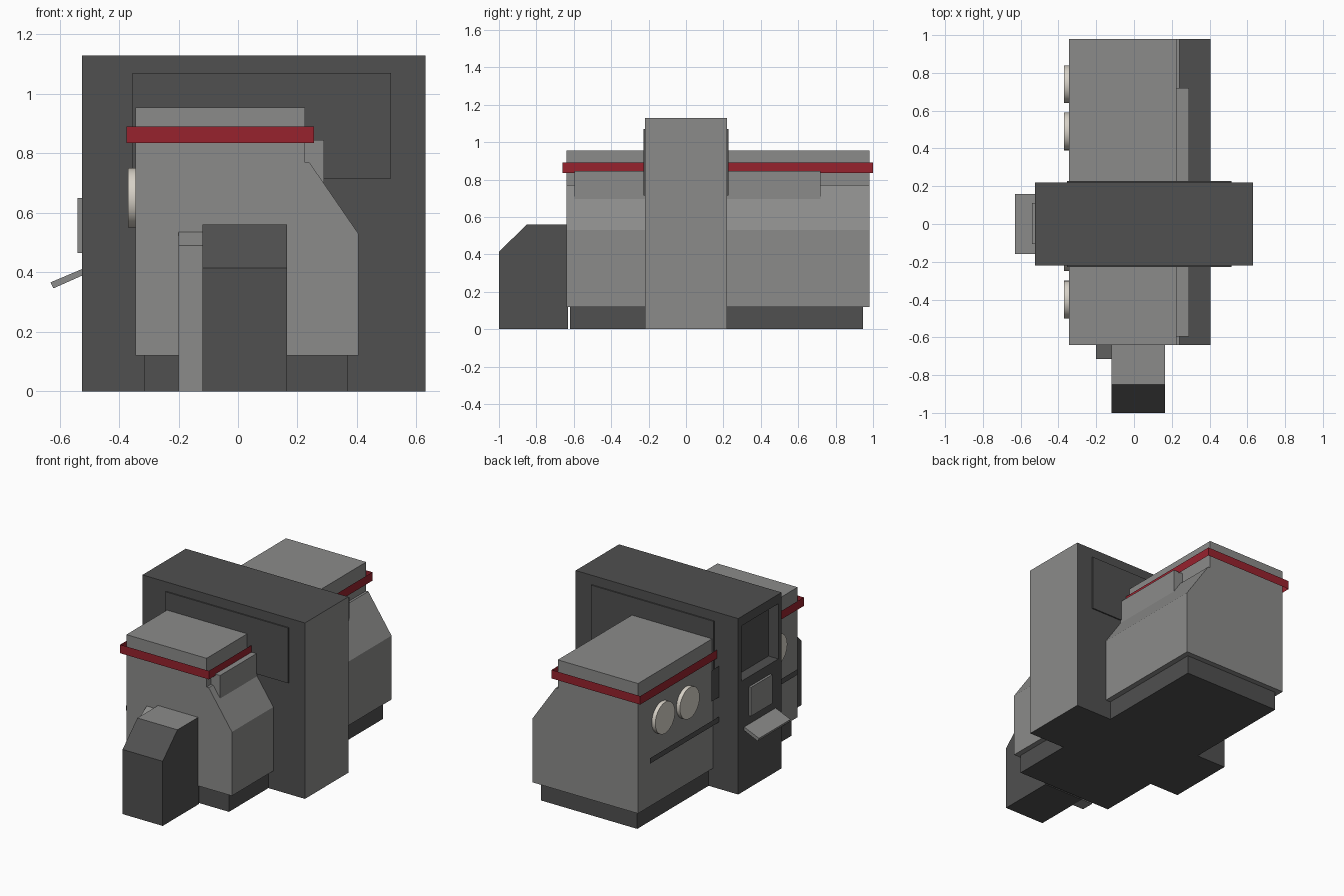
import bpy, bmesh, math
from mathutils import Matrix, Vector

if "Cube" in bpy.data.objects:
    bpy.data.objects.remove(bpy.data.objects["Cube"])


def material(name, rgb):
    m = bpy.data.materials.new(name)
    m.diffuse_color = (*rgb, 1)
    m.use_nodes = True
    m.node_tree.nodes["Principled BSDF"].inputs["Base Color"].default_value = m.diffuse_color
    return m


GRAY = material("mid_gray", (0.26, 0.26, 0.255))
DARK = material("dark_gray", (0.08, 0.08, 0.08))
RED = material("deep_red", (0.31, 0.016, 0.027))
CREAM = material("pale_cream", (0.68, 0.64, 0.57))


def finish(name, bm, *mats, recalc=True):
    if recalc:
        bmesh.ops.recalc_face_normals(bm, faces=bm.faces)
    mesh = bpy.data.meshes.new(name)
    bm.to_mesh(mesh)
    bm.free()
    for m in mats:
        mesh.materials.append(m)
    obj = bpy.data.objects.new(name, mesh)
    bpy.context.collection.objects.link(obj)
    return obj


def box_bm(x, y, z):
    bm = bmesh.new()
    bmesh.ops.create_cube(bm, size=1)
    for v in bm.verts:
        v.co = [lo + (c + 0.5) * (hi - lo) for c, (lo, hi) in zip(v.co, (x, y, z))]
    return bm


def box(name, x, y, z, mat):
    return finish(name, box_bm(x, y, z), mat)


def prism_bm(points, axis, lo, hi):
    """Extrude a profile along x (points are y,z) or along y (points are x,z)."""
    bm = bmesh.new()
    place = (lambda a, b: (lo, a, b)) if axis == "x" else (lambda a, b: (a, lo, b))
    face = bm.faces.new([bm.verts.new(place(a, b)) for a, b in points])
    ext = bmesh.ops.extrude_face_region(bm, geom=[face])["geom"]
    vec = Vector((hi - lo, 0, 0)) if axis == "x" else Vector((0, hi - lo, 0))
    bmesh.ops.translate(bm, vec=vec, verts=[g for g in ext if isinstance(g, bmesh.types.BMVert)])
    bmesh.ops.recalc_face_normals(bm, faces=bm.faces)
    return bm


def wall(name, path, z0, z1, mat, closed=False):
    """Open upright strip without thickness following a path of x,y points."""
    bm = bmesh.new()
    cols = [[bm.verts.new((x, y, z)) for z in (z0, z1)] for x, y in path]
    for i in range(len(cols) if closed else len(cols) - 1):
        a, b = cols[i], cols[(i + 1) % len(cols)]
        bm.faces.new((a[0], b[0], b[1], a[1]))
    return finish(name, bm, mat, recalc=False)


# Main hull with a sloped shoulder, and the plinth below it
hull = [(-0.345, 0.12), (0.405, 0.12), (0.405, 0.53), (0.24, 0.77),
        (0.225, 0.77), (0.225, 0.955), (-0.345, 0.955)]
finish("hull", prism_bm(hull, "y", -0.64, 0.98), GRAY)
box("plinth", (-0.315, 0.37), (-0.62, 0.945), (0, 0.123), DARK)
box("shoulder_rail", (0.2, 0.29), (-0.595, 0.72), (0.69, 0.845), GRAY)

# Red band floating around the top of the hull
wall("red_band", [(-0.375, -0.66), (0.255, -0.66), (0.255, 1.0), (-0.375, 1.0)],
     0.835, 0.89, RED, closed=True)

# Upright central housing with a recessed window on the left side
bm = box_bm((-0.525, 0.63), (-0.22, 0.22), (0, 1.13))
bm.faces.ensure_lookup_table()
left = min(bm.faces, key=lambda f: f.calc_center_median().x)
bmesh.ops.inset_region(bm, faces=[left], thickness=0.045)
for v in left.verts:
    v.co.z = 1.07 if v.co.z > 0.5 else 0.715
ext = bmesh.ops.extrude_face_region(bm, geom=[left])["geom"]
bmesh.ops.delete(bm, geom=[left], context="FACES_ONLY") if left.is_valid else None
bmesh.ops.translate(bm, vec=(0.07, 0, 0),
                    verts=[g for g in ext if isinstance(g, bmesh.types.BMVert)])
for f in bm.faces:
    f.material_index = 1 if f.calc_center_median().x > 0.6 else 0
finish("central_housing", bm, DARK, GRAY)

# Thin panels on the front and back of the housing
for label, s in (("front", -1), ("back", 1)):
    box(label + "_panel", (-0.355, 0.515), sorted((s * 0.218, s * 0.228)), (0.715, 1.07), DARK)

# Control plate and sloping tray on the left of the housing
box("control_plate", (-0.54, -0.52), (-0.105, 0.11), (0.465, 0.65), GRAY)
tray = [(-0.515, 0.415), (-0.62, 0.367), (-0.63, 0.367), (-0.621, 0.346), (-0.515, 0.393)]
tray[1:3] = [(-0.631, 0.366)]
finish("tray", prism_bm(tray, "y", -0.16, 0.16), GRAY)

# Front booth with a chamfered front and a gray roof
booth = [(-0.63, 0), (-1.0, 0), (-1.0, 0.415), (-0.85, 0.56), (-0.63, 0.56)]
bm = prism_bm(booth, "x", -0.12, 0.165)
for f in bm.faces:
    f.material_index = 1 if f.normal.z > 0.9 else 0
finish("front_booth", bm, DARK, GRAY)
side = [(-0.63, 0), (-0.715, 0), (-0.715, 0.49), (-0.64, 0.535), (-0.63, 0.535)]
finish("booth_side_post", prism_bm(side, "x", -0.2, -0.12), GRAY)

# Round discs, trim strip and small plate on the left of the hull
for i, y in enumerate((-0.4, -0.15, 0.49, 0.74)):
    bm = bmesh.new()
    bmesh.ops.create_cone(bm, cap_ends=True, segments=32, radius1=0.1, radius2=0.1, depth=0.035,
                          matrix=Matrix.Translation((-0.3525, y, 0.65))
                          @ Matrix.Rotation(math.pi / 2, 4, "Y"))
    disc = finish(f"disc_{i + 1}", bm, CREAM)
    bpy.context.view_layer.objects.active = disc
    disc.select_set(True)
    bpy.ops.object.shade_smooth_by_angle()
    disc.select_set(False)
wall("side_trim_strip", [(-0.39, 0.92), (-0.39, -0.58)], 0.43, 0.465, DARK)
wall("side_plate", [(-0.39, 0.30), (-0.39, 0.2)], 0.59, 0.79, DARK)
